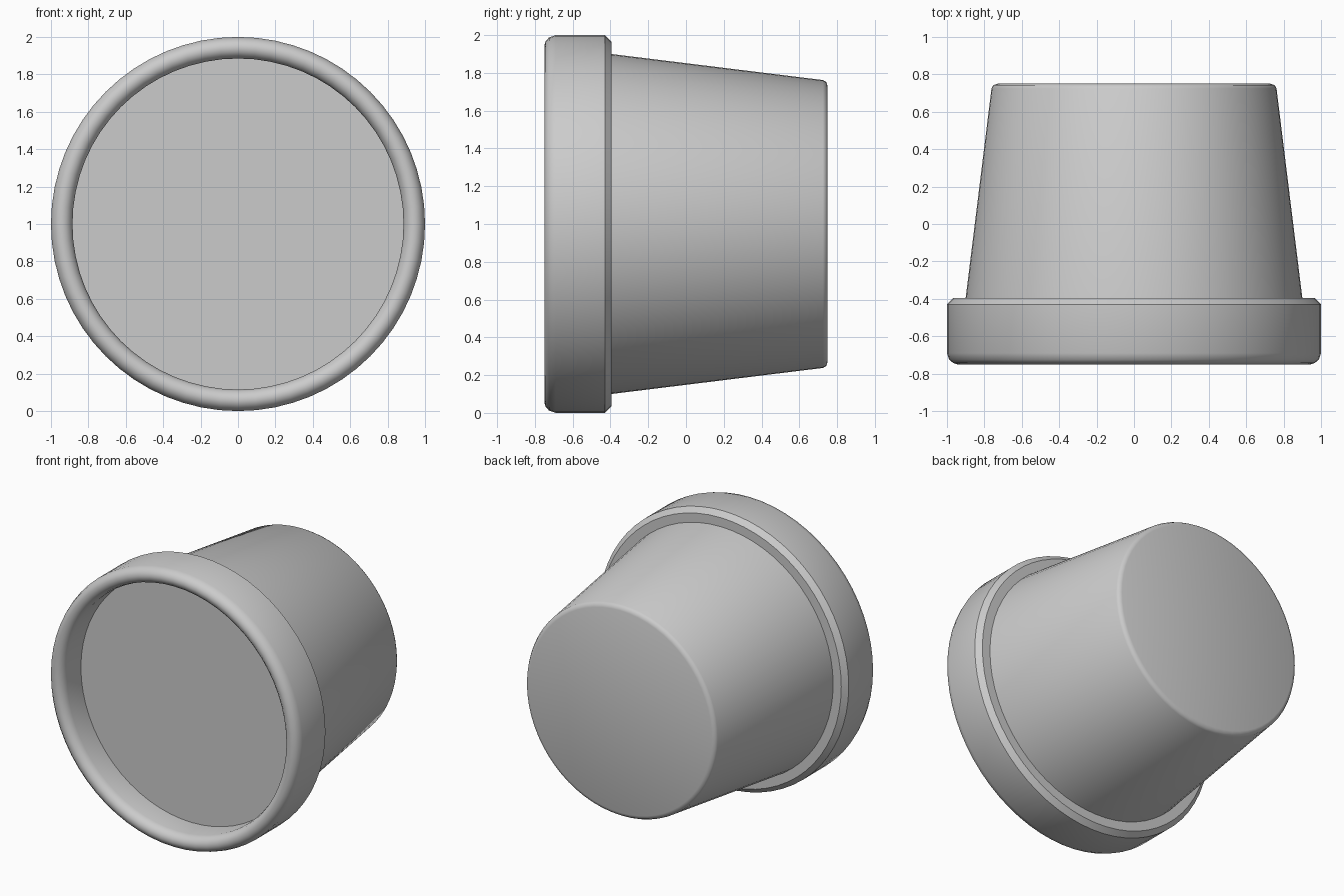
import bpy, math

if "Cube" in bpy.data.objects:
    bpy.data.objects.remove(bpy.data.objects["Cube"])

SEGMENTS = 64

def flat_material(name, value):
    mat = bpy.data.materials.new(name)
    mat.diffuse_color = (value, value, value, 1)
    mat.use_nodes = True
    mat.node_tree.nodes["Principled BSDF"].inputs["Base Color"].default_value = mat.diffuse_color
    return mat

grey = flat_material("plain grey", 0.6)

def lathe(name, profile, cap_first=False, cap_last=False):
    """Spin (y, radius) points around the y axis through z = 1."""
    verts, faces = [], []
    n = SEGMENTS
    for y, r in profile:
        for i in range(n):
            a = 2 * math.pi * i / n
            verts.append((r * math.cos(a), y, 1 + r * math.sin(a)))
    for k in range(len(profile) - 1):
        for i in range(n):
            j = (i + 1) % n
            faces.append((k * n + i, (k + 1) * n + i, (k + 1) * n + j, k * n + j))
    if cap_first:
        faces.append(tuple(range(n)))
    if cap_last:
        faces.append(tuple(range(len(verts) - 1, len(verts) - n - 1, -1)))
    mesh = bpy.data.meshes.new(name)
    mesh.from_pydata(verts, [], faces)
    mesh.materials.append(grey)
    obj = bpy.data.objects.new(name, mesh)
    bpy.context.collection.objects.link(obj)
    bpy.ops.object.select_all(action='DESELECT')
    obj.select_set(True)
    bpy.context.view_layer.objects.active = obj
    bpy.ops.object.shade_smooth_by_angle(angle=math.radians(40))
    return obj

# Pot wall: inner lip, rounded rim, chamfered collar, tapered body, base
lathe("pot", [
    (-0.53, 0.885), (-0.69, 0.885), (-0.725, 0.895), (-0.745, 0.92), (-0.75, 0.945),
    (-0.743, 0.967), (-0.725, 0.988), (-0.69, 1.0), (-0.43, 1.0), (-0.395, 0.965),
    (-0.395, 0.90), (0.725, 0.762), (0.742, 0.752), (0.75, 0.73)], cap_last=True)

# Flat filling recessed inside the rim
lathe("soil", [(-0.53, 0.885), (-0.525, 0.885)], cap_first=True, cap_last=True)
